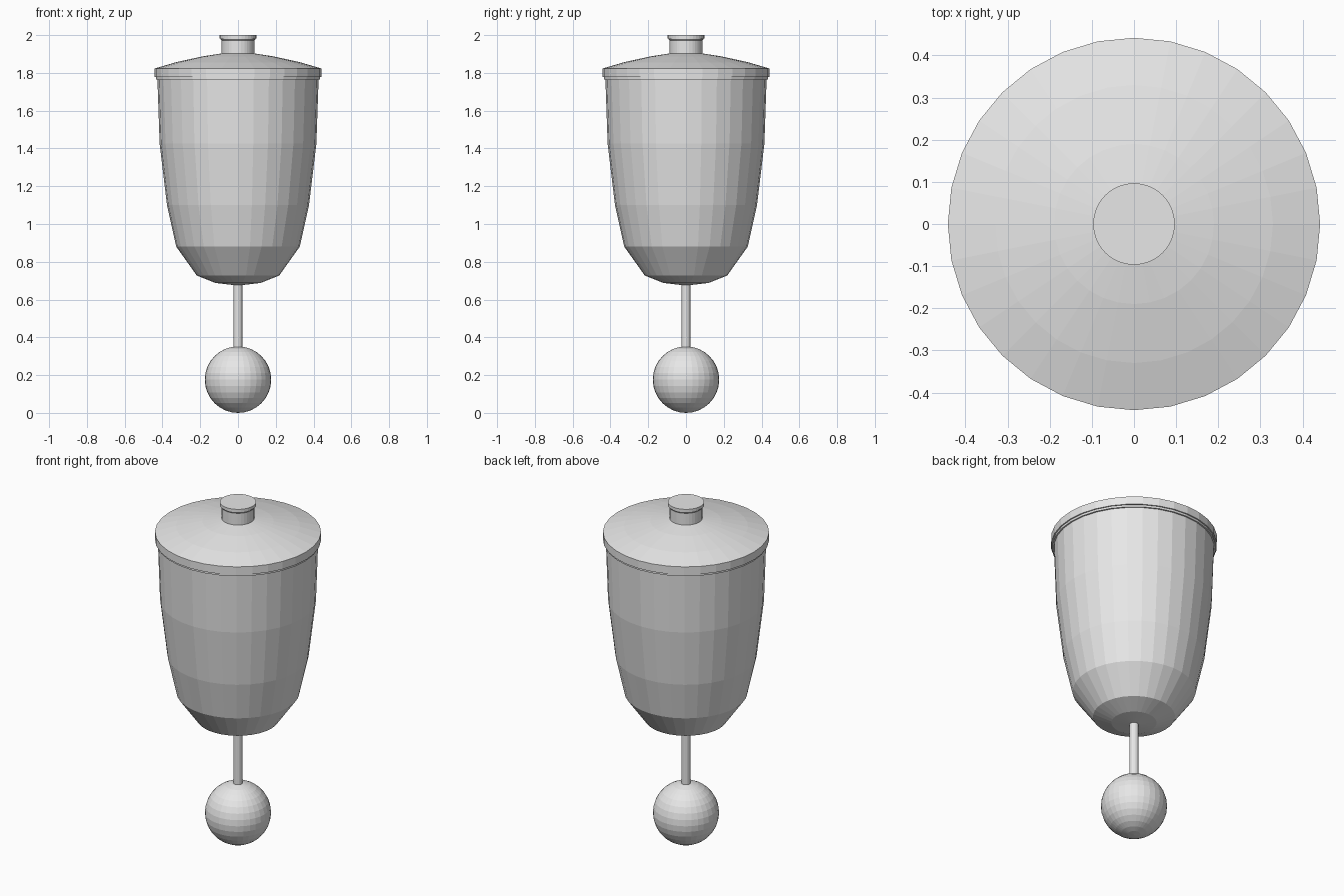
import bpy, bmesh, math

if "Cube" in bpy.data.objects:
    bpy.data.objects.remove(bpy.data.objects["Cube"])

SIDES = 32

grey = bpy.data.materials.new("plain_grey")
grey.diffuse_color = (0.8, 0.8, 0.8, 1.0)
grey.use_nodes = True
grey.node_tree.nodes["Principled BSDF"].inputs["Base Color"].default_value = grey.diffuse_color


def finish(name, bm):
    bmesh.ops.recalc_face_normals(bm, faces=bm.faces[:])
    mesh = bpy.data.meshes.new(name)
    bm.to_mesh(mesh)
    bm.free()
    mesh.materials.append(grey)
    obj = bpy.data.objects.new(name, mesh)
    bpy.context.collection.objects.link(obj)
    return obj


def lathe(name, profile, sides=SIDES):
    """Spin (radius, z) points around z; a zero radius becomes a pole."""
    bm = bmesh.new()
    rings = []
    for r, z in profile:
        if r == 0:
            rings.append([bm.verts.new((0, 0, z))] * sides)
        else:
            rings.append([bm.verts.new((r * math.cos(2 * math.pi * i / sides),
                                        r * math.sin(2 * math.pi * i / sides), z))
                          for i in range(sides)])
    for a, b in zip(rings, rings[1:]):
        for i in range(sides):
            j = (i + 1) % sides
            corners = list(dict.fromkeys((a[i], a[j], b[j], b[i])))
            bm.faces.new(corners)
    return finish(name, bm)


# Tapered pot with a shallow rounded underside
lathe("body", [(0, 0.674), (0.12, 0.688), (0.218, 0.727), (0.327, 0.88),
               (0.376, 1.10), (0.415, 1.425), (0.427, 1.775), (0, 1.775)])

# Domed lid with a thin seam ring under its rim
lathe("lid_seam", [(0, 1.765), (0.435, 1.765), (0.435, 1.778), (0, 1.778)])
lathe("lid", [(0, 1.777), (0.442, 1.777), (0.442, 1.823), (0.33, 1.856),
              (0.19, 1.887), (0.08, 1.904), (0, 1.906)])

# Knob: neck, narrow groove and cap
lathe("knob_neck", [(0, 1.895), (0.087, 1.895), (0.087, 1.972), (0.092, 1.978),
                    (0.092, 1.984), (0, 1.984)])
lathe("knob_cap", [(0, 1.982), (0.097, 1.982), (0.097, 2.0), (0, 2.0)])

# Hanging rod
lathe("rod", [(0, 0.34), (0.024, 0.34), (0.024, 0.69), (0, 0.69)], 16)

# Ball at the bottom
R = 0.176
ball = [(R * math.sin(math.pi * k / 16) if 0 < k < 16 else 0,
         R - R * math.cos(math.pi * k / 16)) for k in range(17)]
lathe("ball", ball)
